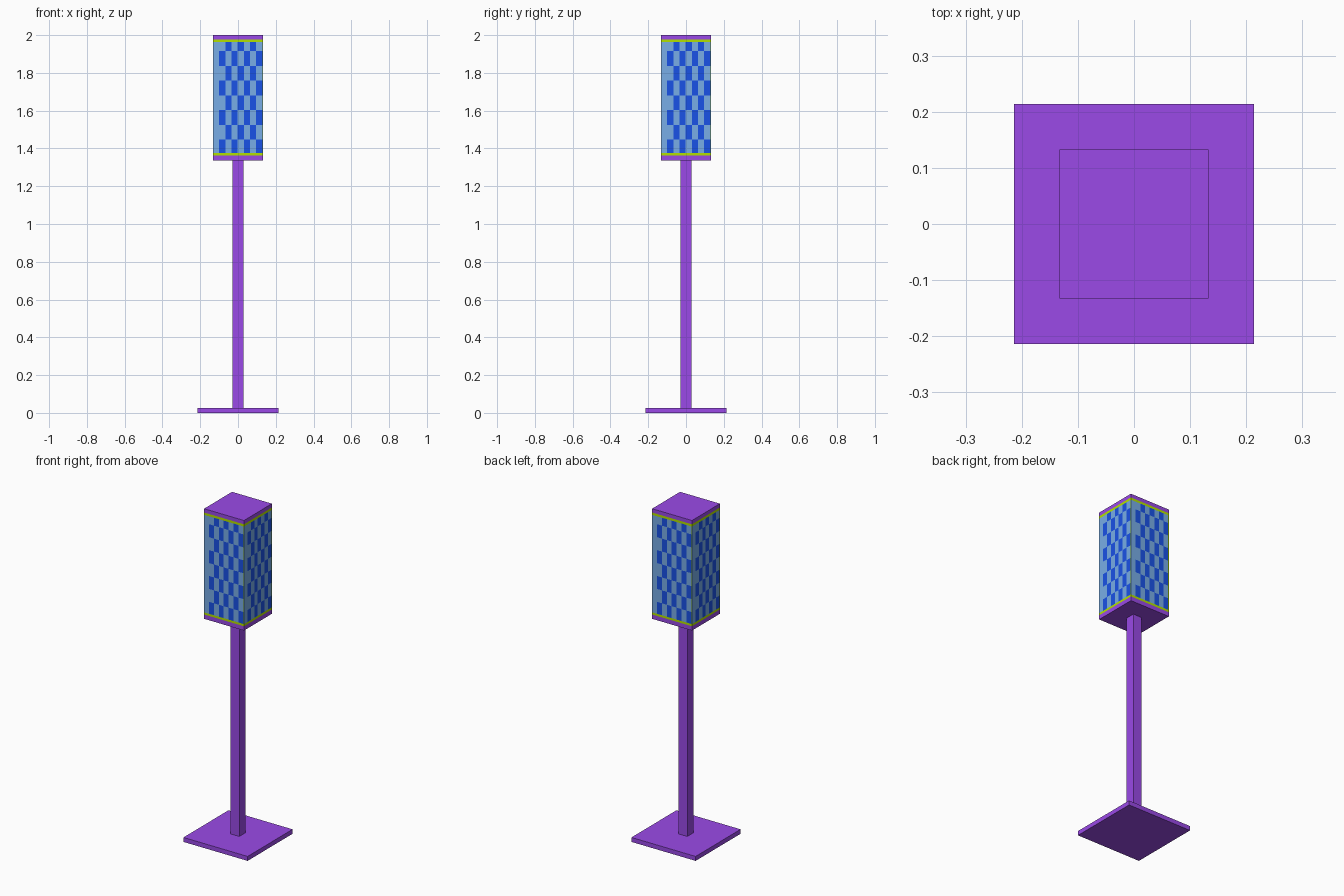
import bpy, bmesh
from mathutils import Matrix, Vector
from math import pi

if "Cube" in bpy.data.objects:
    bpy.data.objects.remove(bpy.data.objects["Cube"])


def material(name, r, g, b):
    m = bpy.data.materials.new(name)
    m.diffuse_color = (r, g, b, 1)
    m.use_nodes = True
    m.node_tree.nodes["Principled BSDF"].inputs["Base Color"].default_value = m.diffuse_color
    return m


PURPLE = material("purple", 0.325, 0.068, 0.80)
DARK = material("strong blue", 0.010, 0.085, 0.80)
LIGHT = material("pale blue", 0.19, 0.42, 0.80)
GREEN = material("lime green", 0.45, 0.75, 0.0)


def finish(name, bm, mats):
    me = bpy.data.meshes.new(name)
    bm.to_mesh(me)
    bm.free()
    for m in mats:
        me.materials.append(m)
    ob = bpy.data.objects.new(name, me)
    bpy.context.collection.objects.link(ob)
    return ob


def box(name, half, z0, z1):
    bm = bmesh.new()
    bmesh.ops.create_cube(bm, size=1)
    bmesh.ops.scale(bm, vec=(2 * half, 2 * half, z1 - z0), verts=bm.verts)
    bmesh.ops.translate(bm, vec=(0, 0, (z0 + z1) / 2), verts=bm.verts)
    return finish(name, bm, [PURPLE])


# Base plate, square pole and the two shade caps
H = 0.133
box("base_plate", 0.214, 0.0, 0.027)
box("pole", 0.029, 0.027, 1.336)
box("shade_bottom_cap", H, 1.336, 1.362)
box("shade_top_cap", H, 1.977, 2.0)

# Checked shade: flat cells, lime trim at top and bottom and a thin lime corner line
COLS = 8
EDGE = 0.004
step = (2 * H - EDGE) / COLS
xs = [-H + step * i for i in range(COLS + 1)] + [H]
zs = [1.362, 1.375] + [1.915 - 0.078 * i for i in range(6, -1, -1)] + [1.963, 1.977]
bm = bmesh.new()
for side in range(4):
    rot = Matrix.Rotation(side * pi / 2, 3, 'Z')
    for i in range(COLS + 1):
        for j in range(len(zs) - 1):
            corners = [(xs[i], zs[j]), (xs[i + 1], zs[j]),
                       (xs[i + 1], zs[j + 1]), (xs[i], zs[j + 1])]
            f = bm.faces.new([bm.verts.new(rot @ Vector((x, -H, z))) for x, z in corners])
            if i == COLS or j in (0, len(zs) - 2):
                f.material_index = 2
            else:
                f.material_index = 0 if i > 0 and (i + j) % 2 == 0 else 1
bmesh.ops.remove_doubles(bm, verts=bm.verts, dist=1e-5)
finish("lamp_shade", bm, [DARK, LIGHT, GREEN])
